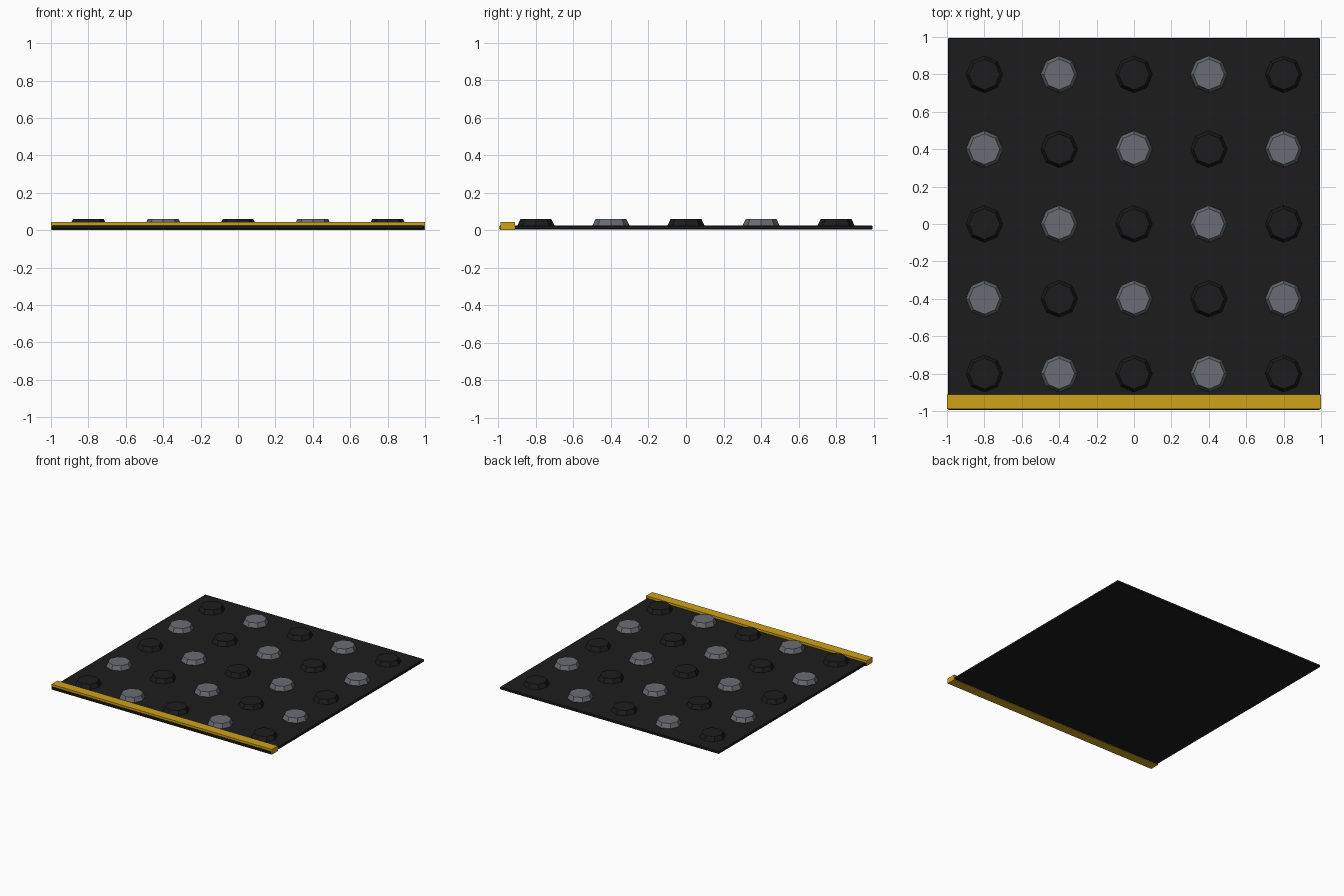
import bpy, bmesh
from mathutils import Matrix

if "Cube" in bpy.data.objects:
    bpy.data.objects.remove(bpy.data.objects["Cube"])


def material(name, rgb):
    m = bpy.data.materials.new(name)
    m.diffuse_color = (*rgb, 1)
    m.use_nodes = True
    m.node_tree.nodes["Principled BSDF"].inputs["Base Color"].default_value = m.diffuse_color
    return m


black = material("black_rubber", (0.012, 0.012, 0.012))
grey = material("grey_studs", (0.14, 0.15, 0.17))
yellow = material("yellow_edge", (0.62, 0.36, 0.01))


def finish(name, bm, mat):
    me = bpy.data.meshes.new(name)
    bm.to_mesh(me)
    bm.free()
    ob = bpy.data.objects.new(name, me)
    bpy.context.collection.objects.link(ob)
    me.materials.append(mat)
    return ob


def box(name, lo, hi, mat):
    bm = bmesh.new()
    size = [b - a for a, b in zip(lo, hi)]
    mid = [(a + b) / 2 for a, b in zip(lo, hi)]
    bmesh.ops.create_cube(bm, size=1, matrix=Matrix.Translation(mid) @ Matrix.Diagonal((*size, 1)))
    return finish(name, bm, mat)


PLATE_TOP = 0.025
STUD_TOP = 0.06

# base plate with a fine chamfer
plate = box("floor_plate", (-0.995, -0.995, 0.004), (0.995, 0.995, PLATE_TOP), black)
bevel = plate.modifiers.new("chamfer", "BEVEL")
bevel.width = 0.004
bevel.segments = 1

# edge strip along the front, slightly proud above, below and at the ends
box("edge_strip", (-1, -0.99, 0), (1, -0.912, 0.043), yellow)

# tapered eight-sided studs in a checkerboard of two colours
base = PLATE_TOP - 0.003
for row in range(5):
    for col in range(5):
        bm = bmesh.new()
        bmesh.ops.create_cone(
            bm, cap_ends=True, segments=8, radius1=0.1, radius2=0.082, depth=STUD_TOP - base,
            matrix=Matrix.Translation((0.4 * (col - 2), 0.4 * (row - 2), (STUD_TOP + base) / 2)))
        finish(f"stud_{row}_{col}", bm, grey if (row + col) % 2 else black)
